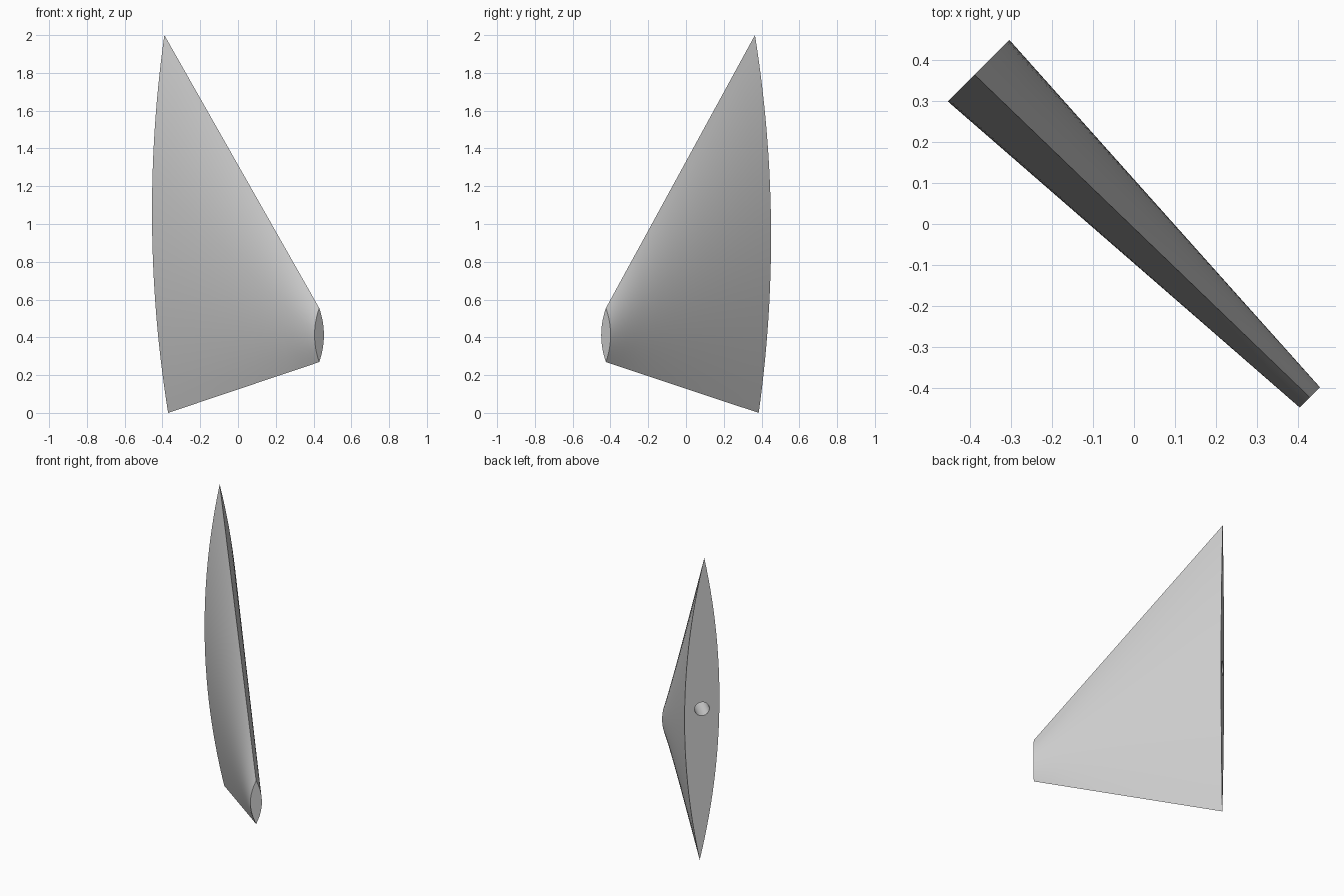
import bpy, bmesh, math
from mathutils import Vector

cube = bpy.data.objects.get("Cube")
if cube:
    bpy.data.objects.remove(cube, do_unlink=True)

grey = bpy.data.materials.new("Plain grey")
grey.use_nodes = True
colour = (0.6, 0.6, 0.6, 1)
grey.diffuse_color = colour
grey.node_tree.nodes["Principled BSDF"].inputs["Base Color"].default_value = colour

# Root and tip sections: centre, half height, half thickness, lean
ROOT_CENTRE = Vector((-0.38, 0.375, 1.0))
TIP_CENTRE = Vector((0.43, -0.424, 0.412))
ACROSS = Vector((1, 1, 0)).normalized()
STEPS, SPANS = 28, 10


def lens_section(centre, height, thickness, lean):
    """Pointed lens outline made of two shallow arcs."""
    points = []
    for i in range(2 * STEPS):
        side = 1 if i < STEPS else -1
        u = side * (2 * (i % STEPS) / STEPS - 1)
        offset = side * thickness * (1 - u * u) - lean * u
        points.append(centre + ACROSS * offset + Vector((0, 0, height * u)))
    return points


# Fin blade, a straight loft from root to tip
root = lens_section(ROOT_CENTRE, 1.0, 0.106, 0.014)
tip = lens_section(TIP_CENTRE, 0.143, 0.035, 0.0)
bm = bmesh.new()
rings = [[bm.verts.new(a.lerp(b, s / SPANS)) for a, b in zip(root, tip)]
         for s in range(SPANS + 1)]
for ring, following in zip(rings, rings[1:]):
    for i in range(len(ring)):
        j = (i + 1) % len(ring)
        bm.faces.new((ring[i], ring[j], following[j], following[i]))
bm.faces.new(rings[0])
bm.faces.new(rings[-1])
bmesh.ops.recalc_face_normals(bm, faces=bm.faces[:])
mesh = bpy.data.meshes.new("fin_blade")
bm.to_mesh(mesh)
bm.free()
mesh.materials.append(grey)
fin = bpy.data.objects.new("fin_blade", mesh)
bpy.context.collection.objects.link(fin)

# Round mounting socket in the root face
axis = Vector((1, -1, 0)).normalized()
bpy.ops.mesh.primitive_cylinder_add(
    vertices=32, radius=0.045, depth=0.5, location=ROOT_CENTRE,
    rotation=axis.to_track_quat('Z', 'Y').to_euler())
cutter = bpy.context.object
cutter.name = "socket_cutter"
cutter.hide_render = True
cutter.data.materials.append(grey)

socket = fin.modifiers.new("socket", 'BOOLEAN')
socket.operation = 'DIFFERENCE'
socket.solver = 'EXACT'
socket.object = cutter
bpy.ops.object.select_all(action='DESELECT')
fin.select_set(True)
bpy.context.view_layer.objects.active = fin
bpy.ops.object.modifier_apply(modifier=socket.name)
bpy.data.objects.remove(cutter, do_unlink=True)

# Smooth blade sides with crisp edges
bpy.ops.object.shade_smooth_by_angle(angle=math.radians(20))
